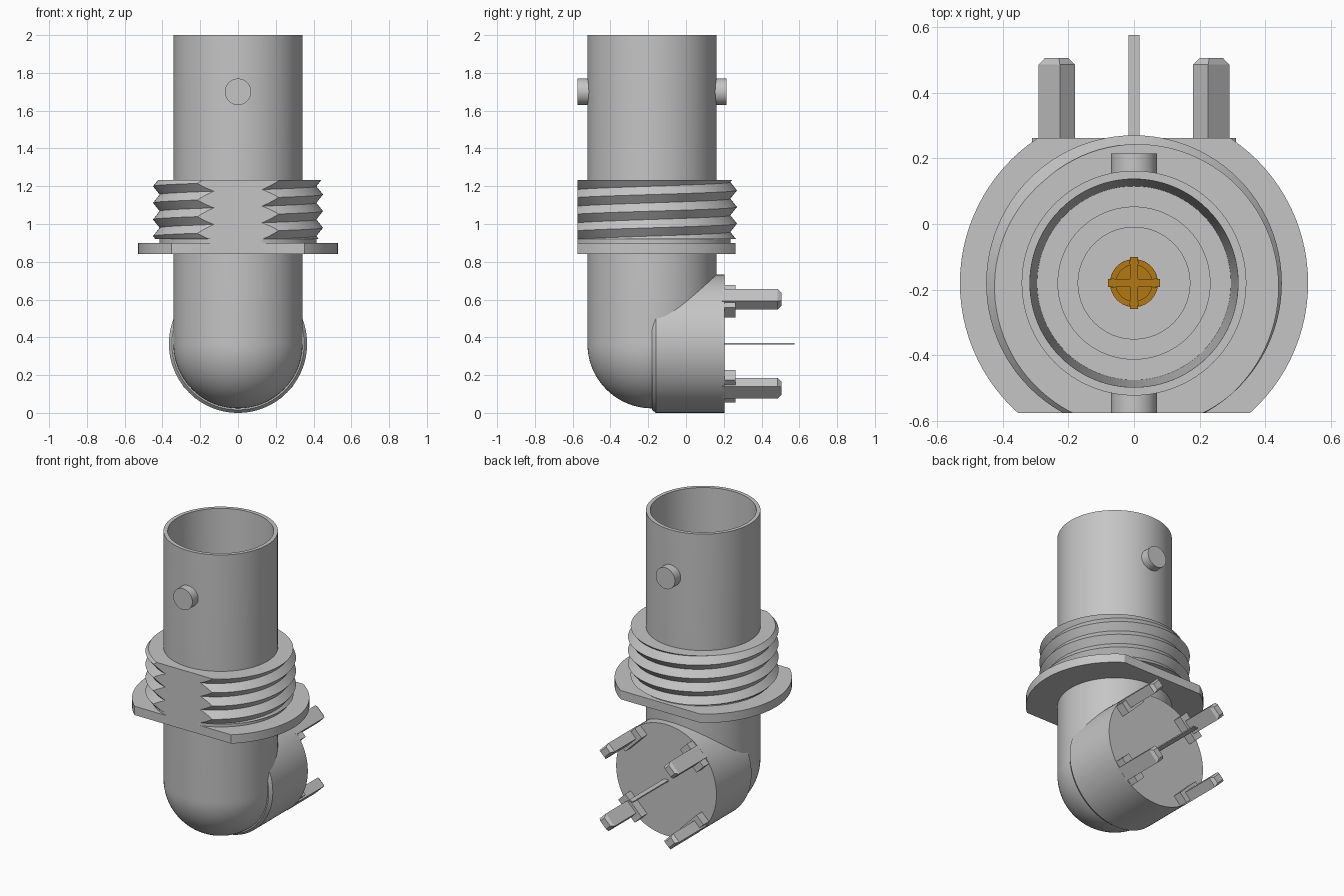
import bpy, bmesh, math
from mathutils import Matrix, Vector

if "Cube" in bpy.data.objects:
    bpy.data.objects.remove(bpy.data.objects["Cube"], do_unlink=True)

AXIS_Y = -0.18      # vertical barrel axis
ELBOW_Z = 0.366     # horizontal outlet axis
FRONT_CUT, BACK_CUT = -0.575, 0.262


def material(name, color):
    m = bpy.data.materials.new(name)
    m.use_nodes = True
    m.diffuse_color = (*color, 1)
    m.node_tree.nodes["Principled BSDF"].inputs["Base Color"].default_value = (*color, 1)
    return m


GREY = material("nickel grey", (0.56, 0.56, 0.56))
GOLD = material("contact gold", (0.45, 0.19, 0.006))
UPRIGHT = Matrix.Translation((0, AXIS_Y, 0))
OUTLET = Matrix.Translation((0, 0, ELBOW_Z)) @ Matrix.Rotation(-math.pi / 2, 4, 'X')


def finish(name, bm, mat=GREY, matrix=None):
    if matrix:
        bm.transform(matrix)
    bmesh.ops.recalc_face_normals(bm, faces=bm.faces[:])
    me = bpy.data.meshes.new(name)
    bm.to_mesh(me)
    bm.free()
    me.materials.append(mat)
    ob = bpy.data.objects.new(name, me)
    bpy.context.collection.objects.link(ob)
    bpy.ops.object.select_all(action='DESELECT')
    ob.select_set(True)
    bpy.context.view_layer.objects.active = ob
    bpy.ops.object.shade_smooth_by_angle(angle=math.radians(30))
    return ob


def lathe(profile, steps=96):
    """Revolve (radius, height) points about z."""
    bm = bmesh.new()
    vs = [bm.verts.new((r, 0, z)) for r, z in profile]
    es = [bm.edges.new(p) for p in zip(vs, vs[1:])]
    bmesh.ops.spin(bm, geom=vs + es, cent=(0, 0, 0), axis=(0, 0, 1),
                   angle=2 * math.pi, steps=steps)
    bmesh.ops.remove_doubles(bm, verts=bm.verts[:], dist=1e-5)
    return bm


def disc(radius, z0, z1):
    return [(0, z0), (radius, z0), (radius, z1), (0, z1)]


def trim(bm, y, direction):
    """Slice off everything past y and close the flat."""
    cut = bmesh.ops.bisect_plane(
        bm, geom=bm.verts[:] + bm.edges[:] + bm.faces[:], dist=1e-5,
        plane_co=(0, y, 0), plane_no=(0, direction, 0), clear_outer=True)
    edges = [e for e in cut["geom_cut"] if isinstance(e, bmesh.types.BMEdge)]
    bmesh.ops.triangle_fill(bm, edges=edges, use_beauty=True,
                            normal=Vector((0, direction, 0)))


def box(lo, hi, bm=None, taper=1):
    """Box between two corners; its +y end may be tapered."""
    bm = bm or bmesh.new()
    lo, hi = Vector(lo), Vector(hi)
    mid, size = (lo + hi) / 2, hi - lo
    for v in bmesh.ops.create_cube(bm, size=1)["verts"]:
        k = taper if v.co.y > 0 else 1
        v.co = mid + Vector((v.co.x * size.x * k, v.co.y * size.y, v.co.z * size.z * k))
    return bm


# Barrel with round elbow bottom, open bore and insulator sleeve
R = 0.342
arc = [(R * math.sin(i * math.pi / 40), ELBOW_Z - R * math.cos(i * math.pi / 40))
       for i in range(21)]
bore = [(R, 2), (0.317, 2), (0.295, 1.35), (0.233, 1.35), (0.233, 1.64),
        (0.17, 1.64), (0.17, 1.4), (0, 1.4)]
finish("barrel", lathe(arc + bore), matrix=UPRIGHT)

# Horizontal outlet at the elbow
finish("outlet", lathe([(0, -0.18), (0.35, -0.18), (0.366, -0.16),
                        (0.366, 0.205), (0, 0.205)]), matrix=OUTLET)

# Flange with two flats
bm = lathe(disc(0.53, 0.842, 0.9))
bm.transform(UPRIGHT)
trim(bm, FRONT_CUT, -1)
trim(bm, BACK_CUT, 1)
finish("flange", bm)

# Plain neck under the thread
bm = lathe(disc(0.415, 0.89, 0.925))
bm.transform(UPRIGHT)
trim(bm, FRONT_CUT, -1)
finish("thread_neck", bm)

# Helical thread, flattened on the front
PITCH, CREST, LOW, TOP, STEPS = 0.088, 1.2, 0.92, 1.232, 96
bm = bmesh.new()
rows = []
for k in range(-9, 4):
    row = []
    for j in range(STEPS + 1):
        a = 2 * math.pi * j / STEPS
        turn = j / STEPS - 0.5
        z = min(max(CREST + PITCH * (k / 2 + turn), LOW), TOP)
        phase = (z - CREST) / PITCH - turn
        r = 0.45 - 0.07 * abs(phase - round(phase))
        row.append(bm.verts.new((r * math.cos(a), r * math.sin(a), z)))
    rows.append(row)
for lower, upper in zip(rows, rows[1:]):
    for j in range(STEPS):
        quad = (lower[j], lower[j + 1], upper[j + 1], upper[j])
        if max(v.co.z for v in quad) - min(v.co.z for v in quad) > 1e-6:
            bm.faces.new(quad)
bmesh.ops.delete(bm, geom=[v for v in bm.verts if not v.link_faces], context='VERTS')
bmesh.ops.remove_doubles(bm, verts=bm.verts[:], dist=1e-5)
bmesh.ops.holes_fill(bm, edges=[e for e in bm.edges if e.is_boundary], sides=0)
bm.transform(UPRIGHT)
trim(bm, FRONT_CUT, -1)
finish("thread", bm)

# Bayonet lugs on the front and back of the barrel
for name, side in (("front_lug", -1), ("back_lug", 1)):
    place = Matrix.Translation((0, AXIS_Y, 1.7)) @ Matrix.Rotation(-side * math.pi / 2, 4, 'X')
    finish(name, lathe(disc(0.07, 0.325, 0.395), 48), matrix=place)

# Split centre contact: base, cross-shaped slot floor and four fingers
finish("contact_base", lathe(disc(0.073, 1.38, 1.45), 48), GOLD, UPRIGHT)
bm = box((-0.079, -0.012, 1.38), (0.079, 0.012, 1.46))
box((-0.012, -0.079, 1.38), (0.012, 0.079, 1.46), bm)
finish("contact_slot_floor", bm, GOLD, UPRIGHT)
for i in range(4):
    bm = bmesh.new()
    section = [(0.055, 1.44), (0.073, 1.44), (0.073, 1.62), (0.055, 1.62)]
    face = bm.faces.new([bm.verts.new((r, 0, z)) for r, z in section])
    bmesh.ops.spin(bm, geom=[face], cent=(0, 0, 0), axis=(0, 0, 1),
                   angle=math.radians(68), steps=10)
    turn = Matrix.Rotation(math.radians(90 * i + 11), 4, 'Z')
    finish(f"contact_finger_{i + 1}", bm, GOLD, UPRIGHT @ turn)

# Mounting legs with standoff pads, around the outlet rim
for i in range(4):
    place = Matrix.Translation((0, 0, ELBOW_Z)) @ Matrix.Rotation(
        math.radians(45 + 90 * i), 4, 'Y')
    finish(f"standoff_{i + 1}", box((0.283, 0.19, -0.085), (0.355, 0.262, 0.085)),
           matrix=place)
    bm = box((0.301, 0.19, -0.046), (0.365, 0.485, 0.046))
    box((0.301, 0.485, -0.046), (0.365, 0.505, 0.046), bm, taper=0.65)
    finish(f"mounting_leg_{i + 1}", bm, matrix=place)

# Flat signal pin
finish("signal_pin", box((-0.017, 0.19, ELBOW_Z - 0.004), (0.017, 0.575, ELBOW_Z + 0.004)))
